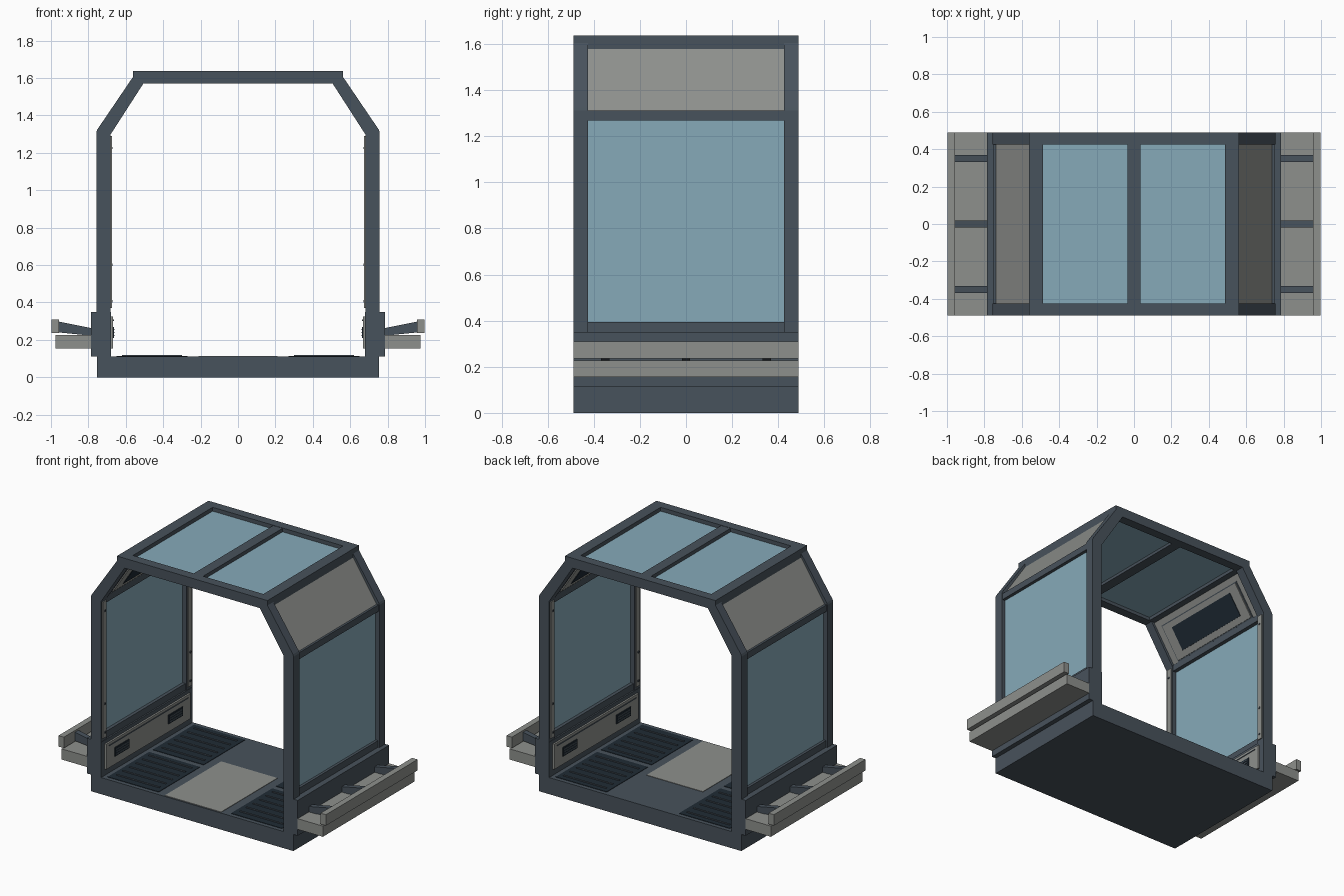
import bpy, bmesh

if "Cube" in bpy.data.objects:
    bpy.data.objects.remove(bpy.data.objects["Cube"])


def material(name, rgb):
    m = bpy.data.materials.new(name)
    m.diffuse_color = (*rgb, 1)
    m.use_nodes = True
    m.node_tree.nodes["Principled BSDF"].inputs["Base Color"].default_value = m.diffuse_color
    return m


SLATE = material("slate frame", (0.064, 0.084, 0.106))
GREY = material("warm grey panel", (0.27, 0.28, 0.265))
GLASS = material("blue glass", (0.24, 0.40, 0.485))
NAVY = material("dark navy", (0.014, 0.024, 0.035))


def prism(name, profile, y0, y1, mat, mirror=""):
    """Extrude an x-z profile along y, optionally mirrored over x and/or y."""
    bm = bmesh.new()
    front = bm.faces.new([bm.verts.new((x, y0, z)) for x, z in profile])
    ext = bmesh.ops.extrude_face_region(bm, geom=[front])["geom"]
    bmesh.ops.translate(bm, vec=(0, y1 - y0, 0),
                        verts=[g for g in ext if isinstance(g, bmesh.types.BMVert)])
    bmesh.ops.recalc_face_normals(bm, faces=bm.faces)
    me = bpy.data.meshes.new(name)
    bm.to_mesh(me)
    bm.free()
    me.materials.append(mat)
    ob = bpy.data.objects.new(name, me)
    bpy.context.collection.objects.link(ob)
    if mirror:
        mod = ob.modifiers.new("mirror", "MIRROR")
        mod.use_axis = ("x" in mirror, "y" in mirror, False)
        mod.use_mirror_merge = False
        # mirror around the world centre, objects sit at the origin
    return ob


def box(name, x, y, z, mat, mirror=""):
    return prism(name, [(x[0], z[0]), (x[1], z[0]), (x[1], z[1]), (x[0], z[1])],
                 y[0], y[1], mat, mirror)


def slab(name, t, d, y, mat, mirror="x"):
    """Plate parallel to the sloped shoulder: t runs up the slope, d is outward."""
    def p(a, b):
        return (0.752 - 0.548 * a + 0.836 * b, 1.315 + 0.836 * a + 0.548 * b)
    return prism(name, [p(t[0], d[0]), p(t[1], d[0]), p(t[1], d[1]), p(t[0], d[1])],
                 y[0], y[1], mat, mirror)


END = 0.488     # half depth of the module
POST = 0.425    # inner edge of the end frames

# Floor base with walkway and slatted grilles
box("floor_base", (-0.755, 0.755), (-END, END), (0, 0.112), SLATE)
box("walkway_panel", (-0.21, 0.21), (-0.48, 0.12), (0.112, 0.115), GREY)
for half, (y0, y1) in {"front": (-0.46, -0.02), "rear": (0.02, 0.46)}.items():
    box(f"floor_grille_{half}", (0.27, 0.65), (y0, y1), (0.112, 0.115), NAVY, "x")
    for i in range(6):
        y = y0 + (i + 0.7) * (y1 - y0) / 6.4
        box(f"grille_slat_{half}_{i}", (0.30, 0.62), (y, y + 0.012),
            (0.115, 0.119), SLATE, "x")

# Side sills and their inner trim
box("side_sill", (0.68, 0.787), (-END, END), (0.112, 0.35), SLATE, "x")
box("sill_trim_panel", (0.668, 0.68), (-0.45, 0.45), (0.155, 0.325), GREY, "x")
box("sill_trim_edge", (0.664, 0.668), (-0.42, 0.42), (0.302, 0.308), SLATE, "x")
box("sill_vent", (0.663, 0.668), (0.21, 0.36), (0.21, 0.27), NAVY, "xy")
for i in range(3):
    box(f"vent_fin_{i}", (0.660, 0.663), (0.22, 0.35),
        (0.22 + i * 0.016, 0.227 + i * 0.016), SLATE, "xy")

# Upright posts with inner cover strips and bolts
box("corner_post", (0.682, 0.757), (POST, END), (0.34, 1.312), SLATE, "xy")
box("post_cover_strip", (0.675, 0.682), (0.435, 0.475), (0.37, 1.29), GREY, "xy")
for i, z in enumerate((0.40, 0.595, 1.22)):
    box(f"strip_bolt_{i}", (0.670, 0.675), (0.449, 0.461), (z, z + 0.012), SLATE, "xy")

# Side windows
box("window_lower_rail", (0.69, 0.748), (-POST, POST), (0.34, 0.395), SLATE, "x")
box("window_upper_rail", (0.685, 0.752), (-POST, POST), (1.268, 1.312), SLATE, "x")
box("side_window", (0.712, 0.73), (-POST, POST), (0.39, 1.27), GLASS, "x")

# Sloped shoulders: end beams, panel and inner display
prism("shoulder_beam", [(0.757, 1.312), (0.752, 1.325), (0.562, 1.605),
                        (0.505, 1.572), (0.682, 1.297)], POST, END, SLATE, "xy")
slab("shoulder_panel", (0, 0.335), (-0.05, -0.014), (-POST, POST), GREY)
slab("display_gap", (0.035, 0.295), (-0.053, -0.05), (-0.375, 0.375), SLATE)
slab("display_bezel", (0.043, 0.287), (-0.060, -0.053), (-0.365, 0.365), GREY)
slab("display_screen", (0.085, 0.25), (-0.064, -0.060), (-0.29, 0.29), NAVY)

# Roof frame and skylights
box("roof_end_beam", (-0.562, 0.562), (POST, END), (1.572, 1.638), SLATE, "y")
box("roof_side_beam", (0.487, 0.562), (-POST, POST), (1.572, 1.638), SLATE, "x")
box("roof_center_beam", (-0.035, 0.035), (-POST, POST), (1.575, 1.636), SLATE)
box("skylight", (0.035, 0.487), (-POST, POST), (1.595, 1.612), GLASS, "x")

# Outer shelves with raised rails on brackets
box("side_shelf", (0.787, 0.975), (-END, END), (0.155, 0.227), GREY, "x")
box("shelf_rail", (0.958, 0.998), (-END, END), (0.236, 0.31), GREY, "x")
for i, y in enumerate((-0.35, 0, 0.35)):
    prism(f"rail_bracket_{i}", [(0.78, 0.222), (0.96, 0.24), (0.96, 0.298),
                                (0.78, 0.262)], y - 0.018, y + 0.018, SLATE, "x")
